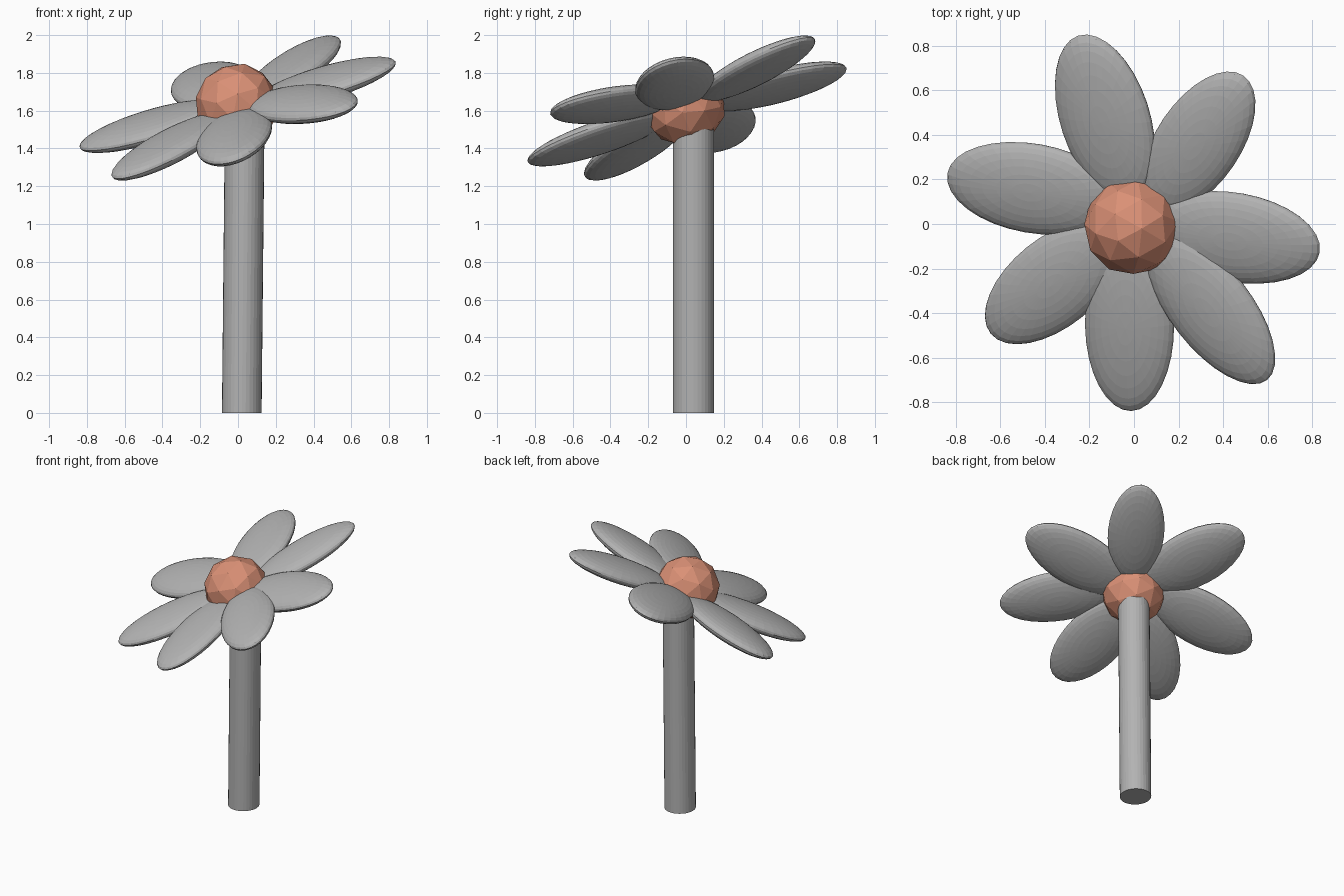
import bpy
import bmesh
from math import cos, sin, radians
from mathutils import Matrix, Vector

if "Cube" in bpy.data.objects:
    bpy.data.objects.remove(bpy.data.objects["Cube"], do_unlink=True)


def make_material(name, colour):
    mat = bpy.data.materials.new(name)
    mat.use_nodes = True
    mat.diffuse_color = colour
    mat.node_tree.nodes["Principled BSDF"].inputs["Base Color"].default_value = colour
    return mat


def add_object(name, bm, mat):
    bmesh.ops.recalc_face_normals(bm, faces=bm.faces)
    mesh = bpy.data.meshes.new(name)
    bm.to_mesh(mesh)
    bm.free()
    mesh.materials.append(mat)
    obj = bpy.data.objects.new(name, mesh)
    bpy.context.collection.objects.link(obj)
    return obj


grey = make_material("soft grey", (0.45, 0.45, 0.45, 1))
salmon = make_material("salmon", (0.70, 0.28, 0.18, 1))

# The flower head lies on a plane that rises toward the left and the back
SLOPE = 0.33
HEAD_Z = 1.615
NORMAL = Vector((-SLOPE, -SLOPE, 1)).normalized()


def on_plane(x, y):
    return Vector((x, y, SLOPE * (x + y)))


# Stem: round rod with a slight lean
bm = bmesh.new()
bmesh.ops.create_cone(bm, cap_ends=True, segments=32, radius1=0.105,
                      radius2=0.105, depth=1.6)
bmesh.ops.translate(bm, vec=(0, 0, 0.8), verts=bm.verts)
for v in bm.verts:
    v.co.x += 0.02 + 0.01 * v.co.z
    v.co.y = v.co.y * 1.04 + 0.04
add_object("stem", bm, grey)

# Flower centre: faceted ball turned with the head
bm = bmesh.new()
bmesh.ops.create_icosphere(bm, subdivisions=2, radius=0.222)
turn = NORMAL.to_track_quat("Z", "Y").to_matrix().to_4x4()
bmesh.ops.transform(bm, matrix=Matrix.Translation((-0.005, -0.01, 1.63)) @ turn,
                    verts=bm.verts)
add_object("flower_centre", bm, salmon)

# Petals: flattened balls; centre x, y, lift, direction, half length, half width
PETALS = [
    (-0.13, 0.475, 0, 108, 0.39, 0.20),
    (0.29, 0.368, -0.01, 56, 0.36, 0.19),
    (0.45, -0.06, 0, -10, 0.39, 0.20),
    (0.345, -0.378, 0.03, -52, 0.41, 0.18),
    (-0.02, -0.45, 0, -89, 0.39, 0.20),
    (-0.356, -0.26, 0, 219, 0.37, 0.20),
    (-0.454, 0.16, 0, 170, 0.39, 0.20),
]
THICK = 0.066
for i, (x, y, lift, angle, length, width) in enumerate(PETALS):
    c, s = cos(radians(angle)), sin(radians(angle))
    along = on_plane(c, s) * length
    across = on_plane(-s, c) * width
    up = NORMAL * THICK
    centre = on_plane(x, y) + Vector((0, 0, HEAD_Z + lift))
    shape = Matrix((along, across, up)).transposed().to_4x4()
    bm = bmesh.new()
    bmesh.ops.create_uvsphere(bm, u_segments=32, v_segments=16, radius=1)
    bmesh.ops.transform(bm, matrix=Matrix.Translation(centre) @ shape, verts=bm.verts)
    add_object(f"petal_{i + 1}", bm, grey)
